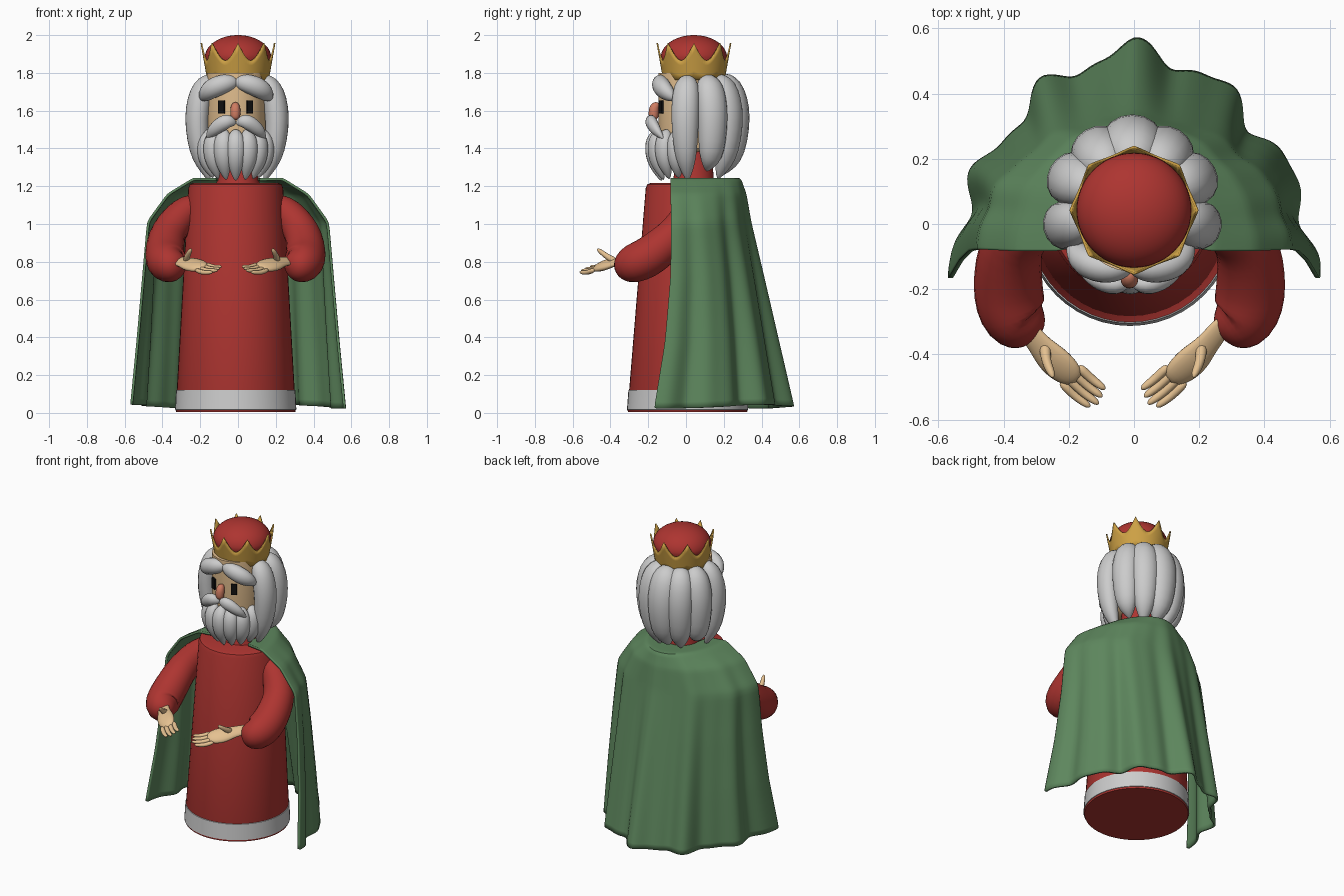
import bpy
from math import sin, cos, pi, radians
from mathutils import Vector

if "Cube" in bpy.data.objects:
    bpy.data.objects.remove(bpy.data.objects["Cube"])


def material(name, color):
    m = bpy.data.materials.new(name)
    m.diffuse_color = (*color, 1)
    m.use_nodes = True
    m.node_tree.nodes["Principled BSDF"].inputs["Base Color"].default_value = m.diffuse_color
    return m


RED = material("red_cloth", (0.42, 0.035, 0.03))
GREEN = material("green_cloth", (0.11, 0.24, 0.11))
GOLD = material("gold", (0.62, 0.36, 0.06))
SKIN = material("skin", (0.78, 0.53, 0.28))
PINK = material("nose_pink", (0.62, 0.2, 0.12))
BLACK = material("black", (0.005, 0.005, 0.005))


def make(name, verts, faces, mat=None, angle=40):
    me = bpy.data.meshes.new(name)
    me.from_pydata([tuple(v) for v in verts], [], faces)
    me.update()
    ob = bpy.data.objects.new(name, me)
    bpy.context.collection.objects.link(ob)
    if mat:
        me.materials.append(mat)
    bpy.ops.object.select_all(action='DESELECT')
    ob.select_set(True)
    bpy.context.view_layer.objects.active = ob
    bpy.ops.object.shade_smooth_by_angle(angle=radians(angle))
    return ob


def grid_faces(rows, cols, wrap):
    n = cols if wrap else cols - 1
    return [(i * cols + j, i * cols + (j + 1) % cols,
             (i + 1) * cols + (j + 1) % cols, (i + 1) * cols + j)
            for i in range(rows - 1) for j in range(n)]


def lathe(name, profile, cx, cy, mat=None, lean=0.0, n=48):
    """Turned solid from (radius, z) pairs, leaning back with height."""
    verts = [(cx + r * cos(2 * pi * j / n), cy + lean * z + r * sin(2 * pi * j / n), z)
             for r, z in profile for j in range(n)]
    faces = grid_faces(len(profile), n, True)
    last = (len(profile) - 1) * n
    faces += [tuple(reversed(range(n))), tuple(range(last, last + n))]
    return make(name, verts, faces, mat)


def spline(vals, s):
    """Catmull-Rom through a list of vectors, s in 0..1."""
    f = s * (len(vals) - 1)
    i = min(int(f), len(vals) - 2)
    t = f - i
    b, c = vals[i], vals[i + 1]
    a = vals[i - 1] if i else b * 2 - c
    d = vals[i + 2] if i + 2 < len(vals) else c * 2 - b
    return 0.5 * (2 * b + (c - a) * t + (2 * a - 5 * b + 4 * c - d) * t * t
                  + (3 * b - a - 3 * c + d) * t ** 3)


def lock(name, pts, widths, out, depth=1.0, mat=None, rows=20, n=16):
    """Round-ended tapering tube; depth flattens it along the out direction."""
    P = [Vector(p) for p in pts]
    W = [Vector((w, 0, 0)) for w in widths]
    out = Vector(out)
    verts = []
    for i in range(rows + 1):
        s = (1 - cos(pi * i / rows)) / 2
        tan = (spline(P, min(1, s + .01)) - spline(P, max(0, s - .01))).normalized()
        side = tan.cross(out).normalized()
        up = side.cross(tan)
        r = max(0.001, spline(W, s).x) * max(0.02, 1 - abs(2 * s - 1) ** 6) ** 0.5
        c = spline(P, s)
        for j in range(n):
            a = 2 * pi * j / n
            verts.append(c + side * r * cos(a) + up * r * depth * sin(a))
    faces = grid_faces(rows + 1, n, True)
    faces += [tuple(reversed(range(n))), tuple(range(rows * n, rows * n + n))]
    return make(name, verts, faces, mat, 70)


# robe, hem band and neck
lathe("robe", [(.315, .005), (.318, .015), (.251, 1.19), (.243, 1.21), (.225, 1.217)],
      -.012, .008, RED, .025)
lathe("robe_hem", [(.316, .015), (.321, .017), (.316, .12), (.31, .122)], -.012, .008, None, .025)
lathe("neck", [(.12, 1.2), (.105, 1.25), (.1, 1.42)], 0, .04, RED)

# head, eyes, nose
lathe("head", [(.11, 1.375), (.145, 1.4), (.155, 1.45), (.155, 1.8)], -.01, .01, SKIN)
for s, label in ((-1, "left"), (1, "right")):
    bpy.ops.mesh.primitive_cube_add(size=1, location=(-.012 + s * .073, -.128, 1.62),
                                    rotation=(0, 0, s * .47))
    eye = bpy.context.object
    eye.name = label + "_eye"
    eye.scale = (.034, .02, .07)
    eye.data.materials.append(BLACK)
lock("nose", [(-.014, -.145, 1.64), (-.014, -.168, 1.61), (-.014, -.172, 1.55)],
     [.015, .026, .026], (0, -1, 0), 1, PINK)

# crown: flared band with eight points, and a red cap
N = 96
tv = []
for k in range(5):
    for j in range(N):
        a = 2 * pi * j / N
        top = 1.865 + .092 * (1 - abs(sin(4 * a)))
        z = 1.763 + (top - 1.763) * k / 4
        r = .163 + .18 * (z - 1.763)
        tv.append((r * cos(a), .042 + r * sin(a), z))
crown = make("crown", tv, grid_faces(5, N, True), GOLD)
crown.modifiers.new("thickness", 'SOLIDIFY').thickness = .008
cap = [(.14, 1.77)] + [(.175 * cos(a) + .001, 1.88 + .12 * sin(a))
                       for a in [i * pi / 24 for i in range(13)]]
lathe("crown_cap", cap, 0, .042, RED)

# long hair locks around the back and sides: angle from the back, width, tip height
for i, (deg, w, tip) in enumerate([(0, .09, 1.26), (30, .08, 1.24), (-30, .08, 1.25),
                                   (62, .078, 1.28), (-62, .078, 1.3),
                                   (102, .07, 1.23), (-102, .07, 1.23)]):
    a = radians(deg)
    d = Vector((sin(a), cos(a), 0))
    pts = [Vector((-.005, .04, z)) + d * r for r, z in
           ((.13, 1.785), (.19, 1.7), (.216, 1.56), (.2, 1.38), (.15, tip))]
    lock(f"hair_lock_{i}", pts, [.7 * w, w, w * 1.05, w * .85, w * .35], d, .85)

# fringe and moustache, one lobe per side
for s, label in ((-1, "left"), (1, "right")):
    def side(pts):
        return [(-.01 + s * x, y, z) for x, y, z in pts]
    lock(label + "_fringe",
         side([(-.01, -.125, 1.755), (.07, -.135, 1.74), (.135, -.115, 1.71), (.185, -.06, 1.66)]),
         [.035, .05, .05, .03], (0, -1, 0), .9)
    lock(label + "_moustache",
         side([(0, -.18, 1.535), (.055, -.185, 1.54), (.115, -.16, 1.5), (.155, -.12, 1.45)]),
         [.02, .038, .033, .012], (0, -1, 0), .8)

# beard locks fanned across the chin
for i, deg in enumerate((0, 24, -24, 48, -48, 74, -74)):
    a = radians(deg)
    d = Vector((sin(a), -cos(a), 0))
    rise = .015 * abs(deg) / 74
    pts = [Vector((-.012, -.005, z)) + d * r for r, z in
           ((.14, 1.5), (.17, 1.43), (.165, 1.34), (.125, 1.23 + rise))]
    lock(f"beard_lock_{i}", pts, [.03, .047, .044, .018], d, .8)

# sleeves
for s, label in ((-1, "left"), (1, "right")):
    pts = [(-.014 + s * x, y, z) for x, y, z in
           ((.17, .03, 1.12), (.28, .01, 1.05), (.355, -.06, .945),
            (.372, -.18, .84), (.35, -.28, .79), (.275, -.34, .78))]
    lock(label + "_sleeve", pts, [.08, .085, .095, .105, .103, .085], (0, 0, 1), 1, RED, 28, 24)

# hands: tilted palm, four fingers and a thumb
for s, label in ((-1, "left"), (1, "right")):
    def hand(x, y, z):
        return (-.033 + s * x, y, z)
    lock(label + "_palm", [hand(.32, -.29, .81), hand(.265, -.36, .8),
                           hand(.21, -.42, .785), hand(.14, -.48, .77)],
         [.036, .039, .053, .047], (s * .25, -.4, .8), .42, SKIN)
    for k in range(4):
        o = k - 1.5
        bx, by, bz = .165 + o * .018, -.46 - o * .016, .772 - o * .01
        reach = 1 - .09 * abs(o - .4)
        lock(f"{label}_finger_{k}",
             [hand(bx, by, bz), hand(bx - .05 * reach, by - .047 * reach, bz - .014),
              hand(bx - .1 * reach, by - .085 * reach, bz - .012)],
             [.0145, .0135, .0105], (0, 0, 1), .9, SKIN, 10, 10)
    lock(label + "_thumb", [hand(.24, -.37, .8), hand(.235, -.42, .83), hand(.215, -.47, .868)],
         [.02, .015, .011], (0, -1, 0), 1, SKIN, 10, 10)

# cape: sheet over the shoulders with folds that deepen to the hem
# levels: half width, back y, front y, height
levels = [Vector(v) for v in ((.11, .13, -.06, 1.235), (.235, .285, -.085, 1.238),
                              (.37, .31, -.085, 1.155), (.475, .33, -.08, 1.01),
                              (.5, .39, -.085, .72), (.53, .46, -.115, .38),
                              (.565, .535, -.175, .02))]
R, C = 49, 145
cv = []
for i in range(R):
    f = 6 * i / (R - 1)
    k = min(int(f), 5)
    rx, yb, yf, z = levels[k].lerp(levels[k + 1], f - k)
    drop = max(0, (1.23 - z) / 1.2)
    for j in range(C):
        t = 2 * j / (C - 1) - 1
        nx, ny = sin(t * pi / 2), cos(t * pi / 2)
        fold = .028 * drop ** .8 * (1 - t ** 8) * (
            cos(t * 6 * pi) + .4 * sin(t * 11 * pi + .6)) - .036 * drop * sin(pi * abs(t))
        cv.append((rx * nx + fold * nx, yf + (yb - yf) * ny + fold * ny,
                   z + .01 * drop * sin(t * 5)))
cape = make("cape", cv, grid_faces(R, C, False), GREEN, 60)
smooth = cape.modifiers.new("soften", 'SMOOTH')
smooth.factor, smooth.iterations = .5, 4
solid = cape.modifiers.new("thickness", 'SOLIDIFY')
solid.thickness, solid.offset = .014, 0
